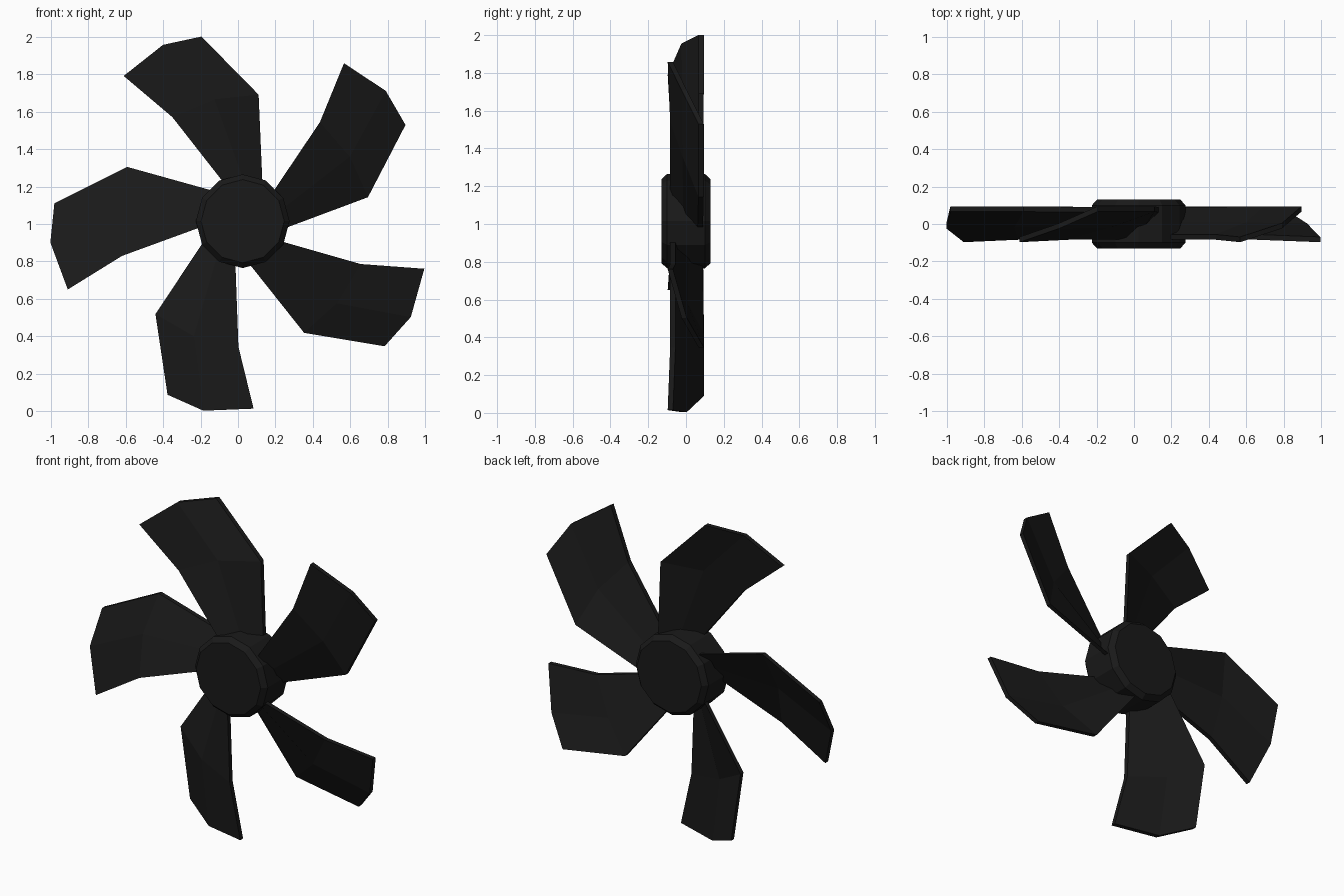
import bpy, bmesh
from math import cos, sin, pi, radians
from mathutils import Matrix, Vector

if "Cube" in bpy.data.objects:
    bpy.data.objects.remove(bpy.data.objects["Cube"])

CENTER = Vector((0.025, 0, 1.015))

dark = bpy.data.materials.new("dark_plastic")
dark.diffuse_color = (0.01, 0.01, 0.01, 1)
dark.use_nodes = True
dark.node_tree.nodes["Principled BSDF"].inputs["Base Color"].default_value = dark.diffuse_color


def finish(bm, name):
    bmesh.ops.recalc_face_normals(bm, faces=bm.faces)
    mesh = bpy.data.meshes.new(name)
    bm.to_mesh(mesh)
    bm.free()
    mesh.materials.append(dark)
    obj = bpy.data.objects.new(name, mesh)
    obj.location = CENTER
    bpy.context.collection.objects.link(obj)
    return obj


# Hub: chamfered twelve-sided drum along y
SIDES = 12
bm = bmesh.new()
rings = []
for r, y in ((0.222, -0.13), (0.25, -0.1), (0.25, 0.1), (0.222, 0.13)):
    rings.append([bm.verts.new((r * cos(2 * pi * i / SIDES), y, r * sin(2 * pi * i / SIDES)))
                  for i in range(SIDES)])
for a, b in zip(rings, rings[1:]):
    for i in range(SIDES):
        j = (i + 1) % SIDES
        bm.faces.new((a[i], a[j], b[j], b[i]))
bm.faces.new(rings[0])
bm.faces.new(rings[-1])
finish(bm, "hub")

# Blade rows from root to tip: leading edge, middle, trailing edge (x, y, z)
ROWS = [
    [(-0.05, -0.07, 0.14), (0.03, 0.0, 0.15), (0.108, 0.075, 0.14)],
    [(-0.375, -0.07, 0.555), (-0.15, -0.005, 0.65), (0.085, 0.08, 0.675)],
    [(-0.635, -0.083, 0.775), (-0.425, -0.01, 0.941), (-0.22, 0.08, 0.985)],
]
HALF_THICKNESS = 0.014


def make_blade(index):
    bm = bmesh.new()
    front, back = ([[bm.verts.new((x, y + s * HALF_THICKNESS, z)) for x, y, z in row]
                    for row in ROWS] for s in (-1, 1))
    # broad faces
    for g in (front, back):
        for r in range(2):
            for c in range(2):
                bm.faces.new((g[r][c], g[r][c + 1], g[r + 1][c + 1], g[r + 1][c]))
    # rim around the blade
    loop = [(0, 0), (0, 1), (0, 2), (1, 2), (2, 2), (2, 1), (2, 0), (1, 0)]
    for (r, c), (s, d) in zip(loop, loop[1:] + loop[:1]):
        bm.faces.new((front[r][c], front[s][d], back[s][d], back[r][c]))
    bm.transform(Matrix.Rotation(radians(72 * index), 4, 'Y'))
    finish(bm, f"blade_{index + 1}")


for k in range(5):
    make_blade(k)
